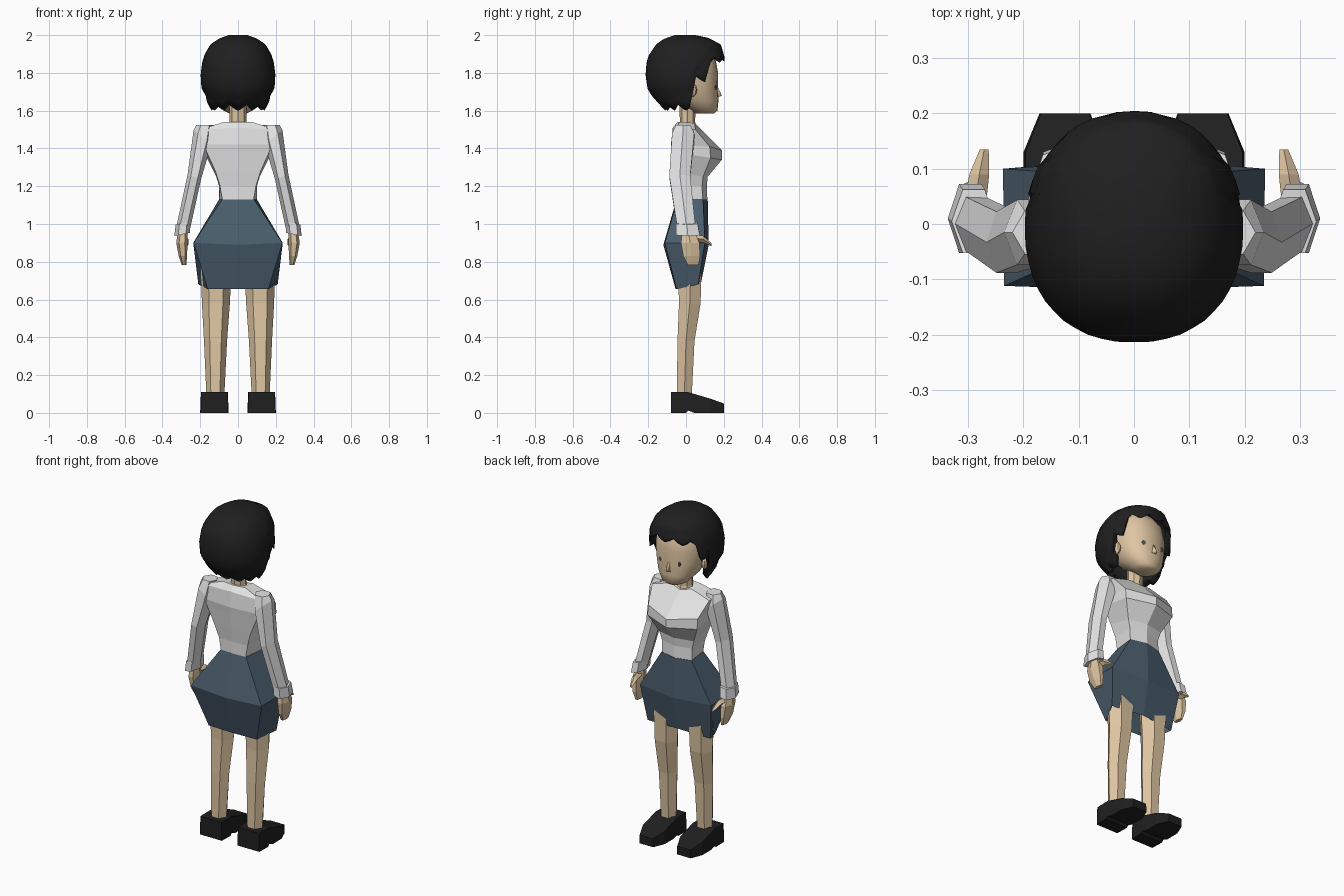
import bpy, bmesh, math
from mathutils import Vector


def material(name, rgb):
    m = bpy.data.materials.new(name)
    m.diffuse_color = (*rgb, 1)
    return m


SKIN = material("skin", (0.73, 0.56, 0.36))
SHIRT = material("shirt white", (0.78, 0.78, 0.78))
SKIRT = material("skirt blue", (0.068, 0.110, 0.150))
BLACK = material("black", (0.014, 0.014, 0.015))
EYE = material("eye slate", (0.06, 0.08, 0.10))


def loft(name, rings, mat, cap_start=True, cap_end=True, smooth=False):
    """Skin a list of equal-length point rings."""
    bm = bmesh.new()
    vs = [[bm.verts.new(p) for p in r] for r in rings]
    n = len(vs[0])
    for a, b in zip(vs, vs[1:]):
        for i in range(n):
            j = (i + 1) % n
            bm.faces.new((a[i], a[j], b[j], b[i]))
    if cap_start:
        bm.faces.new(vs[0])
    if cap_end:
        bm.faces.new(vs[-1])
    bmesh.ops.recalc_face_normals(bm, faces=bm.faces)
    me = bpy.data.meshes.new(name)
    bm.to_mesh(me)
    bm.free()
    me.materials.append(mat)
    ob = bpy.data.objects.new(name, me)
    bpy.context.collection.objects.link(ob)
    if smooth:
        me.polygons.foreach_set("use_smooth", [True] * len(me.polygons))
    return ob


def body_ring(back, bcorner, fcorner, front):
    """Six-point ring, symmetric in x; corners are (x, y, z), centres are (y, z)."""
    def m(p):
        return (-p[0], p[1], p[2])
    return [(0, *back), bcorner, fcorner, (0, *front), m(fcorner), m(bcorner)]


def oval(cx, cy, z, rx, ry, n=6, rot=0.0, tilt=0.0):
    """Flat ring; tilt raises or lowers z along x."""
    out = []
    for i in range(n):
        a = rot + 2 * math.pi * i / n
        dx = rx * math.cos(a)
        out.append((cx + dx, cy + ry * math.sin(a), z + tilt * dx))
    return out


def mirrored(ring, s):
    return [(p[0] * s, p[1], p[2]) for p in ring]


# Skirt
loft("skirt", [
    body_ring((-0.05, 1.13), (0.085, -0.045, 1.13), (0.10, 0.09, 1.13), (0.115, 1.13)),
    body_ring((-0.12, 0.89), (0.235, -0.112, 0.90), (0.237, 0.10, 0.90), (0.12, 0.89)),
    body_ring((-0.055, 0.655), (0.16, -0.05, 0.655), (0.21, 0.065, 0.68), (0.08, 0.69)),
], SKIRT, cap_end=False)

# Blouse
loft("blouse", [
    body_ring((-0.05, 1.13), (0.083, -0.045, 1.13), (0.10, 0.088, 1.13), (0.113, 1.13)),
    body_ring((-0.05, 1.20), (0.095, -0.045, 1.20), (0.10, 0.085, 1.20), (0.11, 1.20)),
    body_ring((-0.06, 1.28), (0.12, -0.055, 1.28), (0.115, 0.09, 1.25), (0.115, 1.25)),
    body_ring((-0.075, 1.38), (0.165, -0.06, 1.38), (0.165, 0.13, 1.35), (0.19, 1.34)),
    body_ring((-0.08, 1.42), (0.175, -0.065, 1.42), (0.165, 0.125, 1.41), (0.19, 1.39)),
    body_ring((-0.07, 1.51), (0.20, -0.055, 1.50), (0.19, 0.05, 1.50), (0.10, 1.48)),
    body_ring((-0.045, 1.54), (0.075, -0.035, 1.54), (0.07, 0.045, 1.535), (0.06, 1.52)),
], SHIRT)

# Neck
loft("neck", [oval(0, 0.008, 1.48, 0.06, 0.055, 8), oval(0, 0.008, 1.54, 0.046, 0.04, 8),
              oval(0, 0.008, 1.66, 0.045, 0.045, 8)], SKIN)

for s, side in ((1, "right"), (-1, "left")):
    def part(name, rings, mat):
        loft(side + "_" + name, [mirrored(r, s) for r in rings], mat)

    # Sleeve with folded cuff
    part("sleeve", [
        oval(0.175, -0.015, 1.525, 0.045, 0.045, 6),
        oval(0.188, -0.015, 1.46, 0.047, 0.068, 6, tilt=0.8),
        oval(0.231, -0.033, 1.25, 0.036, 0.064, 6, tilt=0.3),
        oval(0.290, 0.002, 0.98, 0.036, 0.056, 6, tilt=0.2),
    ], SHIRT)
    part("cuff", [
        oval(0.290, 0.005, 1.005, 0.040, 0.066, 6, tilt=-0.2),
        oval(0.296, 0.010, 0.945, 0.041, 0.072, 6, tilt=-0.2),
    ], SHIRT)

    # Hand and thumb
    part("hand", [
        oval(0.292, 0.012, 0.97, 0.024, 0.036, 6),
        oval(0.297, 0.022, 0.90, 0.030, 0.056, 6),
        oval(0.292, 0.030, 0.83, 0.022, 0.052, 6),
        oval(0.285, 0.038, 0.782, 0.012, 0.032, 6),
    ], SKIN)
    thumb = []
    for x, y, z, r in ((0.288, 0.035, 0.925, 0.020), (0.28, 0.09, 0.92, 0.018),
                       (0.271, 0.135, 0.89, 0.008)):
        thumb.append([(x + r * math.cos(a * math.pi / 2), y, z + r * math.sin(a * math.pi / 2))
                      for a in range(4)])
    part("thumb", thumb, SKIN)

    # Leg
    part("leg", [
        oval(0.120, -0.010, 0.06, 0.046, 0.045, 6),
        oval(0.119, 0.000, 0.38, 0.061, 0.052, 6),
        oval(0.117, 0.020, 0.58, 0.074, 0.066, 6),
        oval(0.115, 0.020, 0.86, 0.085, 0.075, 6),
    ], SKIN)

    # Shoe: box sections from heel to toe
    sections = [(-0.08, 0.073, 0, 0.11), (0.0, 0.075, 0, 0.11), (0.012, 0.075, 0.012, 0.11),
                (0.045, 0.075, 0.0, 0.10), (0.13, 0.075, 0, 0.075), (0.20, 0.046, 0, 0.05)]
    part("shoe", [[(0.125 - w, y, lo), (0.125 + w, y, lo), (0.125 + w * 0.95, y, hi),
                   (0.125 - w * 0.95, y, hi)] for y, w, lo, hi in sections], BLACK)

    # Ear
    bpy.ops.mesh.primitive_uv_sphere_add(segments=10, ring_count=6, radius=1,
                                         location=(0.148 * s, 0.03, 1.71))
    ear = bpy.context.object
    ear.name = side + "_ear"
    ear.scale = (0.018, 0.028, 0.038)
    ear.data.materials.append(SKIN)

    # Eye: thin plate on the face
    eye = [[(0.062 * s + r * math.cos(k * math.pi / 4), y - 0.004 * math.cos(k * math.pi / 4),
             1.725 + 1.3 * r * math.sin(k * math.pi / 4)) for k in range(8)]
           for y, r in ((0.148, 0.011), (0.157, 0.011))]
    loft(side + "_eye", eye, EYE)


def profile_ring(row, n=24, p=0.9):
    """Rounded ring from (z, half width, back y, front y)."""
    z, rx, yb, yf = row
    out = []
    for i in range(n):
        a = 2 * math.pi * i / n
        sn, cs = math.sin(a), math.cos(a)
        x = rx * math.copysign(abs(sn) ** p, sn)
        out.append((x, (yb + yf) / 2 + (yf - yb) / 2 * math.copysign(abs(cs) ** p, cs), z))
    return out


# Head
head_rows = [(1.585, 0.045, 0.05, 0.15), (1.60, 0.075, 0.03, 0.166), (1.65, 0.115, -0.05, 0.172),
             (1.72, 0.143, -0.12, 0.168), (1.80, 0.153, -0.15, 0.170), (1.88, 0.145, -0.14, 0.155),
             (1.94, 0.10, -0.09, 0.11), (1.96, 0.04, -0.04, 0.05)]
loft("head", [profile_ring(r) for r in head_rows], SKIN, smooth=True)

# Nose
loft("nose", [[(-0.018, 0.163, 1.67), (0.018, 0.163, 1.67), (0.004, 0.163, 1.735), (-0.004, 0.163, 1.735)],
              [(-0.005, 0.188, 1.678), (0.005, 0.188, 1.678), (0.002, 0.186, 1.69), (-0.002, 0.186, 1.69)]],
     SKIN, smooth=True)

# Hair: shell whose lower edge depends on direction (fringe, side lock, bob)
hair_rows = [(2.0, 0.05, -0.06, 0.05), (1.985, 0.095, -0.11, 0.12), (1.95, 0.148, -0.16, 0.185),
             (1.88, 0.185, -0.205, 0.205), (1.80, 0.198, -0.215, 0.20), (1.72, 0.195, -0.205, 0.19),
             (1.69, 0.170, -0.19, 0.18), (1.66, 0.172, -0.165, 0.16), (1.60, 0.14, -0.11, 0.11)]


def hair_at(z):
    for a, b in zip(hair_rows, hair_rows[1:]):
        if z >= b[0] - 1e-6:
            t = (a[0] - z) / (a[0] - b[0])
            return (z, *[a[k] + (b[k] - a[k]) * t for k in (1, 2, 3)])
    return hair_rows[-1]


COLS, ROWS = 48, 12


def hair_bottom(i):
    deg = abs((360 * i / COLS + 180) % 360 - 180)
    jag = (0, 0.012, 0.03, 0.012)[i % 4]
    if deg < 54:
        return 1.84 + 0.02 * math.cos(math.radians(deg * 1.6)) + jag
    if deg < 76:
        return 1.75 + jag
    return 1.60 + jag


hair = []
for r in range(ROWS + 1):
    ring = []
    for i in range(COLS):
        z = 2.0 - (2.0 - hair_bottom(i)) * (r / ROWS) ** 1.2
        ring.append(profile_ring(hair_at(z), COLS)[i])
    hair.append(ring)
# Inner lip gives the locks thickness
hair.append([(x * 0.84, y * 0.84, z + 0.02) for x, y, z in hair[-1]])
loft("hair", hair, BLACK, cap_end=False, smooth=True)
